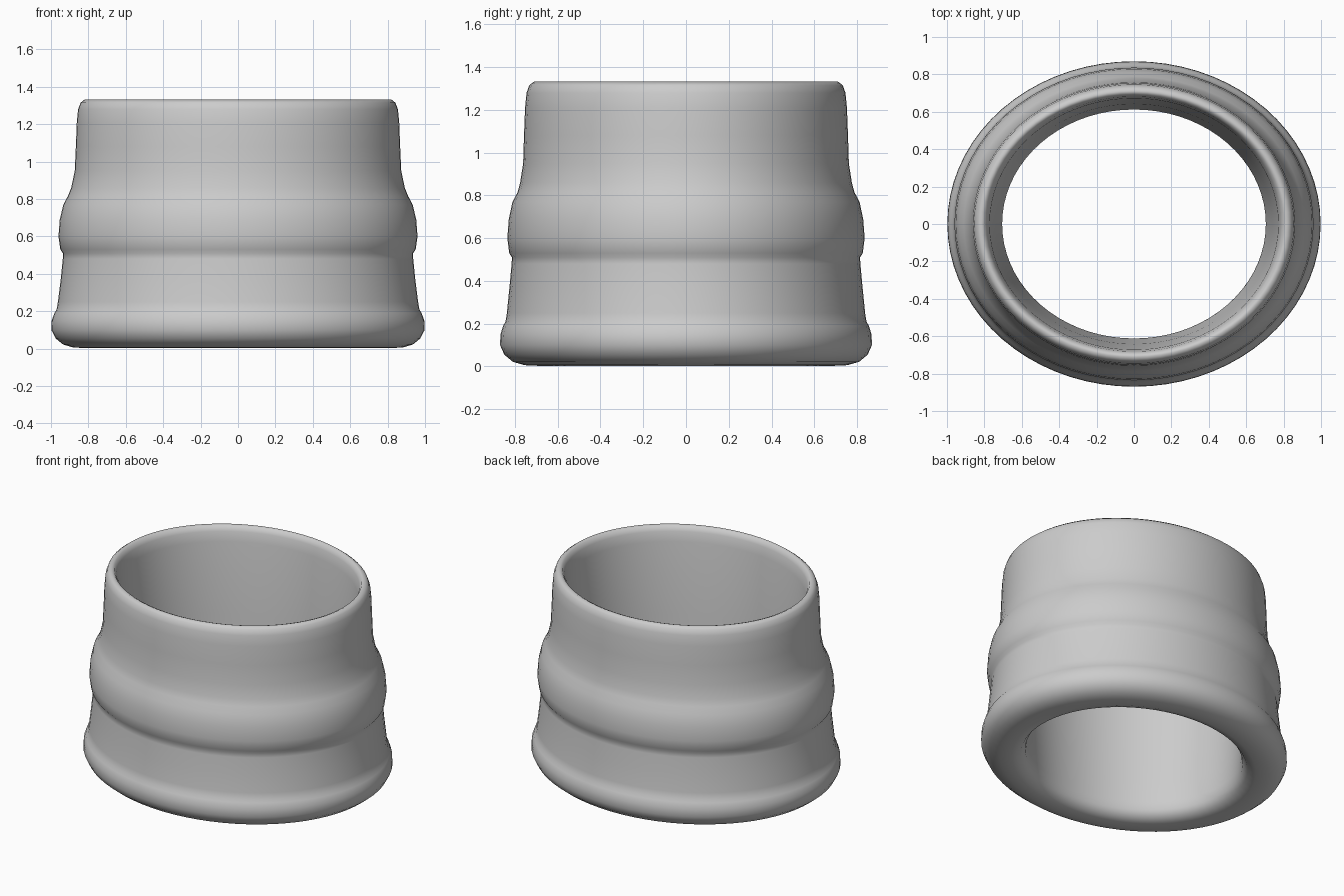
import bpy, bmesh, math

SEGMENTS = 72

# Closed wall section: (x radius, y radius, height), up the outside, over the rim, down the inside
SECTION = [
    (0.80, 0.69, 0.003), (0.88, 0.755, 0.006), (0.935, 0.81, 0.022),
    (0.975, 0.85, 0.055), (0.998, 0.87, 0.10), (0.996, 0.868, 0.15),
    (0.982, 0.856, 0.19), (0.970, 0.845, 0.208), (0.963, 0.838, 0.25),
    (0.948, 0.826, 0.37), (0.937, 0.816, 0.48), (0.936, 0.814, 0.51),
    (0.950, 0.827, 0.53), (0.960, 0.836, 0.60), (0.953, 0.829, 0.69),
    (0.934, 0.812, 0.77), (0.910, 0.788, 0.815), (0.892, 0.776, 0.86),
    (0.873, 0.762, 0.95), (0.867, 0.758, 1.08), (0.862, 0.753, 1.21),
    (0.855, 0.746, 1.28), (0.842, 0.734, 1.315), (0.820, 0.712, 1.332),
    (0.800, 0.695, 1.325), (0.785, 0.682, 1.295), (0.772, 0.672, 1.23),
    (0.740, 0.642, 0.75), (0.712, 0.618, 0.25), (0.705, 0.612, 0.12),
    (0.712, 0.617, 0.06), (0.742, 0.642, 0.02),
]

# Oval ring wall swept around the vertical axis
bm = bmesh.new()
loops = []
for rx, ry, z in SECTION:
    loops.append([bm.verts.new((rx * math.cos(2 * math.pi * i / SEGMENTS),
                                ry * math.sin(2 * math.pi * i / SEGMENTS), z))
                  for i in range(SEGMENTS)])
for k, low in enumerate(loops):
    high = loops[(k + 1) % len(loops)]
    for i in range(SEGMENTS):
        j = (i + 1) % SEGMENTS
        bm.faces.new((low[i], low[j], high[j], high[i])).smooth = True
bmesh.ops.recalc_face_normals(bm, faces=bm.faces)

mesh = bpy.data.meshes.new("ribbed_collar")
bm.to_mesh(mesh)
bm.free()
collar = bpy.data.objects.new("ribbed_collar", mesh)
bpy.context.collection.objects.link(collar)

# Plain grey finish
grey = bpy.data.materials.new("light grey")
grey.diffuse_color = (0.6, 0.6, 0.6, 1)
mesh.materials.append(grey)
